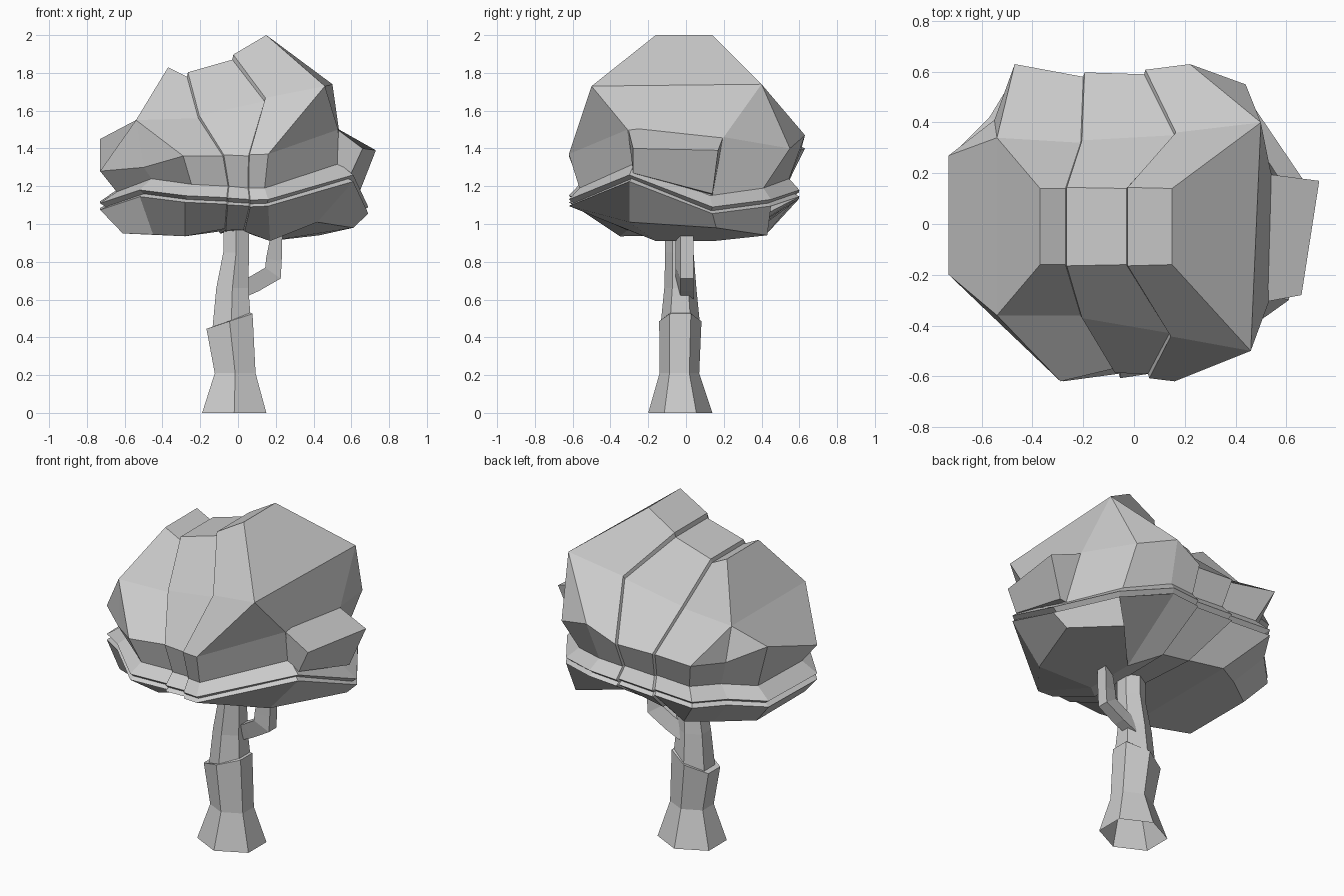
import bpy, bmesh, math

if "Cube" in bpy.data.objects:
    bpy.data.objects.remove(bpy.data.objects["Cube"])


def make(name, rings, caps=()):
    """Loft equal-length closed rings; caps = (ring index, list of corner index tuples)."""
    bm = bmesh.new()
    vs = [[bm.verts.new(p) for p in r] for r in rings]
    n = len(rings[0])
    for a, b in zip(vs, vs[1:]):
        for i in range(n):
            j = (i + 1) % n
            bm.faces.new((a[i], a[j], b[j], b[i]))
    for ring, polys in caps:
        for poly in polys:
            bm.faces.new([vs[ring][i] for i in poly])
    bmesh.ops.remove_doubles(bm, verts=bm.verts, dist=0.001)
    bmesh.ops.recalc_face_normals(bm, faces=bm.faces)
    me = bpy.data.meshes.new(name)
    bm.to_mesh(me)
    bm.free()
    ob = bpy.data.objects.new(name, me)
    bpy.context.collection.objects.link(ob)
    return ob


def slabs(ring):
    """Double the seam columns so the right-hand slab steps slightly outward."""
    out = []
    for i, (x, y, z) in enumerate(ring):
        step = (x + 0.005, y * 1.03, 1.2 + (z - 1.2) * 1.04)
        if i in (1, 2):
            out += [(x, y, z), step]
        elif i in (8, 9):
            out += [step, (x, y, z)]
        else:
            out.append((x, y, z))
    return out


def vary(ring, sx, sy, dz):
    return [(x * sx, y * sy, z + dz) for x, y, z in ring]


# Foliage rings: four front columns, right side, four back columns, left side
ridge = [(-.37, 1.83), (-.27, 1.78), (-.03, 1.87), (.15, 2.0)]
front = [(x, -.16, z) for x, z in ridge]
back = [(x, .14, z) for x, z in reversed(ridge)]
top = front + [front[3], back[0], back[0]] + back + [back[3]] * 2 + [front[0]] * 2

fl, fr, br, bl = (-.54, -.36, 1.55), (.46, -.5, 1.73), (.5, .4, 1.74), (-.54, .34, 1.55)
shoulder = [fl, (-.21, -.36, 1.56), (.14, -.43, 1.65), fr, fr, br, br, br,
            (.16, .35, 1.65), (-.21, .32, 1.56), bl, bl, bl, fl, fl]

belly = [(-.29, -.62, 1.36), (-.08, -.57, 1.36), (.055, -.59, 1.36), (.16, -.62, 1.37),
         (.53, -.31, 1.5), (.54, .2, 1.46), (.44, .55, 1.40), (.22, .63, 1.47),
         (.04, .59, 1.38), (-.2, .58, 1.38), (-.47, .63, 1.40), (-.55, .41, 1.36),
         (-.73, .27, 1.45), (-.73, -.2, 1.28), (-.5, -.42, 1.30)]

lip = [(-.28, -.62, 1.15), (-.06, -.59, 1.14), (.06, -.59, 1.13), (.16, -.62, 1.13),
       (.61, -.3, 1.26), (.69, .14, 1.09), (.48, .45, 1.13), (.22, .6, 1.18),
       (.04, .58, 1.17), (-.2, .58, 1.17), (-.46, .6, 1.17), (-.57, .42, 1.15),
       (-.73, .26, 1.12), (-.73, -.2, 1.11), (-.52, -.40, 1.18)]

neck = vary(lip, .88, .91, .06)
groove = vary(lip, .96, .96, -.02)
rim = vary(lip, 1, 1, -.035)
# Underside dips at the sides and rises toward the trunk
base = [(-.28, -.35, .935), (-.07, -.30, .975), (.03, -.28, .97), (.17, -.16, .91),
        (.42, -.30, 1.01), (.61, .16, .98), (.43, .43, .94), (.17, .15, .91),
        (.05, .30, .96), (-.1, .34, .96), (-.28, .42, .94), (-.42, .34, .945),
        (-.61, .2, .95), (-.61, -.25, .95), (-.45, -.30, .945)]

strips = [(i, i + 1, 13 - i, 14 - i) for i in range(5)]
ends = [(5, 6, 7, 8, 9), (14, 15, 16, 17, 18, 0)]
make("crown", [slabs(r) for r in (top, shoulder, belly, neck, lip, groove)], [(0, strips)])
make("crown_underside", [slabs(r) for r in (groove, rim, base)], [(2, strips + ends)])

# Wedge of leaves sticking out on the right
make("side_tuft", [[(.50, -.31, 1.52), (.66, -.28, 1.40), (.60, -.28, 1.27), (.45, -.27, 1.27)],
                   [(.50, .20, 1.47), (.73, .17, 1.39), (.64, .14, 1.16), (.45, .14, 1.13)]],
     [(0, [(0, 1, 2, 3)]), (1, [(0, 1, 2, 3)])])


# Trunk: flared lower stump, then a slimmer upper stem, open at the bottom
def oval(cx, cy, rx, ry, z, tilt=0.0, n=6):
    pts = []
    for i in range(n):
        a = 2 * math.pi * (i + .5) / n
        c, s = math.cos(a) / math.cos(math.pi / n), math.sin(a)
        pts.append((cx + rx * c, cy + ry * s, z + tilt * c))
    return pts


make("trunk", [oval(-.02, -.03, .17, .17, 0), oval(-.015, -.035, .108, .105, .21),
               oval(-.045, -.03, .122, .112, .485, .04),
               oval(-.035, -.03, .1, .102, .49, .04),
               oval(-.03, -.03, .085, .085, .66), oval(-.01, -.035, .068, .075, .85),
               oval(-.01, -.035, .068, .075, .98)],
     [(6, [tuple(range(6))])])

# Small side branch: square sections along a bent path (x, z, half width, angle)
path = [(.0, .645, .045, 115), (.09, .685, .045, 115), (.185, .74, .05, 145),
        (.19, .81, .042, 170), (.205, .95, .03, 175)]
sections = []
for x, z, w, deg in path:
    dx, dz = w * math.cos(math.radians(deg)), w * math.sin(math.radians(deg))
    sections.append([(x + dx, -.055, z + dz), (x + dx, .02, z + dz),
                     (x - dx, .04, z - dz), (x - dx, -.03, z - dz)])
make("branch", sections, [(0, [(0, 1, 2, 3)]), (4, [(0, 1, 2, 3)])])
